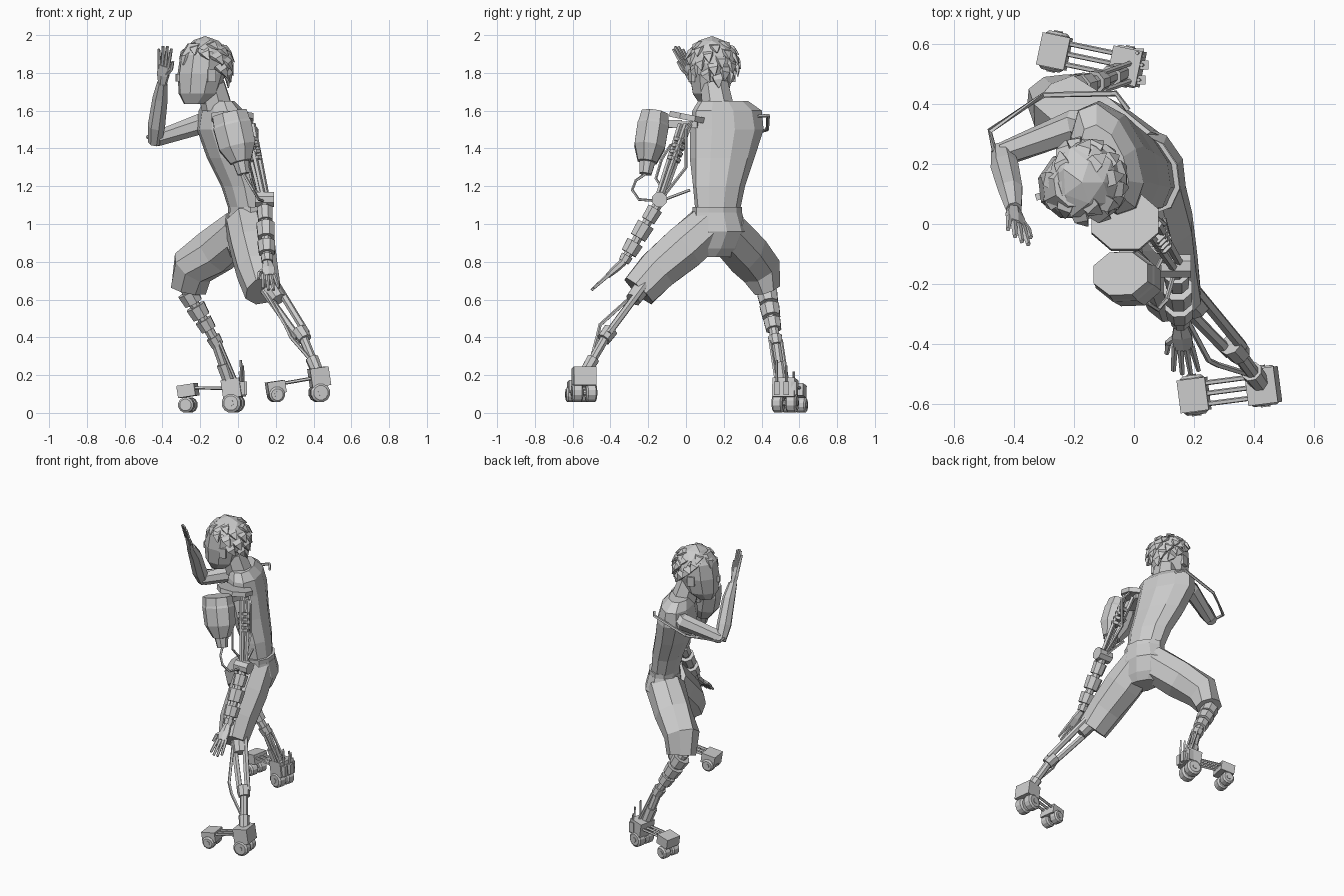
import bpy, bmesh, math, random
from mathutils import Vector as V, Matrix

if "Cube" in bpy.data.objects:
    bpy.data.objects.remove(bpy.data.objects["Cube"])
random.seed(4)

grey = bpy.data.materials.new("light grey")
grey.use_nodes = True
grey.diffuse_color = (0.6, 0.6, 0.6, 1)
grey.node_tree.nodes["Principled BSDF"].inputs["Base Color"].default_value = (0.6, 0.6, 0.6, 1)


def finish(name, bm):
    bmesh.ops.recalc_face_normals(bm, faces=bm.faces)
    me = bpy.data.meshes.new(name)
    bm.to_mesh(me)
    bm.free()
    me.materials.append(grey)
    ob = bpy.data.objects.new(name, me)
    bpy.context.collection.objects.link(ob)
    return ob


def loft(name, pts, radii, sides=8, ref=(1, 0, 0), flat=False, jitter=0):
    """Skin rings along a path; a radius may be (along ref, across ref)."""
    bm = bmesh.new()
    pts = [V(p) for p in pts]
    if not isinstance(radii, list):
        radii = [radii] * len(pts)
    rings = []
    for i, p in enumerate(pts):
        a, b = pts[max(i - 1, 0)], pts[min(i + 1, len(pts) - 1)]
        t = V((0, 0, 1)) if flat else (b - a).normalized()
        u = V(ref) - t * t.dot(V(ref))
        u.normalize()
        w = t.cross(u)
        r = radii[i]
        ra, rb = r if isinstance(r, tuple) else (r, r)
        ring = []
        for k in range(sides):
            ang = 2 * math.pi * (k + 0.5) / sides
            s = 1 + random.uniform(-jitter, jitter)
            ring.append(bm.verts.new(p + (u * ra * math.cos(ang) + w * rb * math.sin(ang)) * s))
        rings.append(ring)
    for r0, r1 in zip(rings, rings[1:]):
        for k in range(sides):
            n = (k + 1) % sides
            bm.faces.new((r0[k], r0[n], r1[n], r1[k]))
    bm.faces.new(rings[0])
    bm.faces.new(rings[-1])
    return finish(name, bm)


def rod(name, pts, r=0.008, sides=5):
    return loft(name, pts, r, sides, ref=(0.6, 0.7, 0.39))


def box(name, loc, size, yaw=0, pitch=0):
    bm = bmesh.new()
    m = (Matrix.Translation(loc) @ Matrix.Rotation(yaw, 4, 'Z')
         @ Matrix.Rotation(pitch, 4, 'Y') @ Matrix.Diagonal((*size, 1)))
    bmesh.ops.create_cube(bm, size=1, matrix=m)
    return finish(name, bm)


def segments(name, a, b, spans, sides=8):
    """Stacked cylinders along a line; spans are (start, end, radius)."""
    a, b = V(a), V(b)
    for i, (s, e, r) in enumerate(spans):
        loft(f"{name}_{i}", [a.lerp(b, s), a.lerp(b, e)], [r, r * 0.9], sides)


def hand(name, wrist, tip, spread, thumb):
    """Flat palm with four splayed fingers and a thumb along the spread axis."""
    wrist, tip, x = V(wrist), V(tip), V(spread).normalized()
    knuckle = wrist.lerp(tip, 0.5)
    loft(name + "_palm", [wrist, wrist.lerp(tip, 0.25), knuckle],
         [(0.024, 0.02), (0.038, 0.02), (0.038, 0.014)], 6, tuple(x))
    for k in range(4):
        o = (k - 1.5) / 1.5
        end = wrist.lerp(tip, 0.93 if k in (0, 3) else 1)
        rod(f"{name}_finger_{k}", [knuckle + x * 0.028 * o - (tip - wrist) * 0.06, end + x * 0.042 * o], [0.012, 0.008])
    rod(name + "_thumb", [wrist.lerp(tip, 0.15), wrist.lerp(tip, 0.4) + x * 0.05 * thumb,
                          wrist.lerp(tip, 0.6) + x * 0.058 * thumb], [0.015, 0.012, 0.008])


# Torso and neck
side = (-0.35, 0.94, 0)
loft("torso", [(0.05, 0.165, 1.04), (0.015, 0.175, 1.2), (-0.04, 0.195, 1.35), (-0.085, 0.215, 1.5),
               (-0.09, 0.215, 1.6), (-0.10, 0.20, 1.65)],
     [(0.12, 0.085), (0.145, 0.10), (0.178, 0.115), (0.2, 0.125), (0.195, 0.105), (0.14, 0.07)],
     10, side, True, 0.03)
loft("neck", [(-0.11, 0.17, 1.62), (-0.14, 0.15, 1.74)], [0.085, 0.075], 7)

# Trousers
loft("waistband", [(0.05, 0.165, 1.09), (0.05, 0.165, 1.05)], (0.135, 0.098), 10, side, True)
loft("hips", [(0.05, 0.165, 1.06), (0.05, 0.175, 0.96), (0.04, 0.15, 0.87), (0.04, 0.13, 0.825)],
     [(0.135, 0.1), (0.155, 0.12), (0.145, 0.1), (0.12, 0.07)], 10, side, True)
loft("left_trouser_leg", [(0.05, 0.13, 1.0), (0.075, -0.01, 0.875), (0.105, -0.15, 0.755), (0.135, -0.25, 0.645)],
     [0.12, 0.125, 0.115, 0.10], 8, jitter=0.05)
loft("right_trouser_leg", [(0.02, 0.2, 0.97), (-0.12, 0.31, 0.855), (-0.24, 0.39, 0.77), (-0.265, 0.43, 0.655)],
     [0.125, 0.125, 0.115, (0.10, 0.075)], 8, jitter=0.05)

# Head: tapered skull, nose, ears, shaggy hair
face = V((-0.95, -0.31, 0))
across = V((-0.31, 0.95, 0))
yaw = math.atan2(face.y, face.x)
head = V((-0.185, 0.135, 1.825))
loft("face", [head + face * f + V((0, 0, z)) for f, z in
              ((0.05, -0.19), (0.025, -0.135), (0.01, -0.03), (0, 0.07), (0, 0.13))],
     [(0.05, 0.055), (0.095, 0.11), (0.118, 0.13), (0.115, 0.125), (0.08, 0.085)], 9, tuple(across), True)
box("nose", head + face * 0.135 + V((0, 0, -0.05)), (0.03, 0.022, 0.04), yaw)
for s, n in ((1, "right"), (-1, "left")):
    box(n + "_ear", head + across * 0.113 * s - face * 0.01 + V((0, 0, -0.04)), (0.045, 0.02, 0.065), yaw)
crown = head - face * 0.012 + V((0, 0, 0.028))
bm = bmesh.new()
bmesh.ops.create_icosphere(bm, subdivisions=2, radius=0.135)
bmesh.ops.delete(bm, geom=[v for v in bm.verts if v.co.z < -0.02 + 0.75 * max(v.co.dot(face), -0.13)],
                 context='VERTS')
for v in bm.verts:
    v.co = v.co * random.uniform(0.96, 1.08) + crown
finish("hair_cap", bm)
for i in range(40):
    ang = i * 2.4
    up = 0.92 - 1.4 * i / 39
    d = face * math.cos(ang) + across * math.sin(ang)
    if d.dot(face) > (0.4 if up > 0.1 else -0.15) and up < 0.4:
        continue
    n = d * math.sqrt(1 - up * up) + V((0, 0, up))
    root = crown + n * 0.114
    flow = d * 0.35 - face * 0.45 - V((0, 0, 0.75))
    flow = (flow - n * flow.dot(n) * 0.8).normalized()
    loft(f"hair_tuft_{i}", [root, root + n * 0.02 + flow * 0.03, root + n * 0.018 + flow * 0.075],
         [(0.04, 0.016), (0.034, 0.014), 0.004], 4, tuple(n.cross(flow)))

# Raised right arm with outer support rod
loft("right_upper_arm", [(-0.1, 0.325, 1.57), (-0.2, 0.325, 1.53), (-0.43, 0.235, 1.45)], [0.065, 0.056, 0.042], 7)
loft("right_forearm", [(-0.44, 0.245, 1.43), (-0.43, 0.19, 1.52), (-0.41, 0.11, 1.67), (-0.40, 0.05, 1.75)],
     [0.036, 0.048, 0.042, 0.028], 7)
hand("right_hand", (-0.40, 0.05, 1.74), (-0.385, -0.05, 1.94), (0.8, -0.6, 0), 1)
rod("arm_support_rod", [(-0.02, 0.38, 1.57), (-0.06, 0.435, 1.575), (-0.3, 0.43, 1.5), (-0.48, 0.31, 1.46),
                        (-0.46, 0.22, 1.45)], 0.01)

# Mechanical left arm: shoulder plate, struts, forearm rings
shoulder, elbow, wrist = V((0.05, 0.0, 1.53)), V((0.14, -0.14, 1.12)), V((0.155, -0.33, 0.80))
loft("shoulder_plate", [(-0.03, 0.005, 1.55), (-0.03, 0.011, 1.58)], (0.12, 0.105), 8)
box("shoulder_arm", (-0.02, -0.01, 1.525), (0.06, 0.16, 0.035), -0.3)
for i, o in enumerate(((0.03, 0, 0), (-0.025, 0.02, 0), (0, -0.03, 0))):
    rod(f"upper_arm_strut_{i}", [shoulder + V(o), elbow + V(o) * 0.6], 0.014)
segments("upper_arm_spring", shoulder, elbow, [(0.2 + 0.08 * k, 0.24 + 0.08 * k, 0.04) for k in range(4)])
loft("left_elbow", [elbow + V((-0.05, 0, 0.01)), elbow + V((0.05, 0, 0.01))], 0.042, 8, ref=(0, 0, 1))
segments("left_forearm", elbow, wrist, [(0, 1, 0.028), (0.12, 0.32, 0.045), (0.38, 0.6, 0.052),
                                        (0.68, 0.86, 0.05), (0.9, 1.0, 0.035)])
hand("left_hand", wrist, (0.175, -0.50, 0.65), (1, 0, 0), -1)
rod("elbow_brace", [elbow, (0.1, 0.02, 1.18)], 0.008)

# Canister and hoses beside the arm
can_a, can_b = V((-0.045, -0.165, 1.585)), V((0.03, -0.215, 1.265))
loft("canister", [can_a.lerp(can_b, f) for f in (0, 0.16, 0.2, 0.55, 0.8, 0.81, 1)],
     [(0.1, 0.078), (0.105, 0.085), (0.11, 0.09), (0.105, 0.088), (0.06, 0.055), 0.045, 0.035], 8)
box("canister_bracket", (-0.025, -0.08, 1.53), (0.05, 0.12, 0.04))
rod("canister_hose", [can_b, (0.05, -0.265, 1.23), (0.08, -0.285, 1.18), (0.11, -0.25, 1.13), elbow], 0.008)
rod("arm_hose", [(0.0, -0.08, 1.42), (0.05, -0.13, 1.34), (0.07, -0.16, 1.24), (0.09, -0.12, 1.18), elbow], 0.008)
rod("back_hose", [(0.05, 0.04, 1.56), (0.1, 0.0, 1.5), (0.1, 0.0, 1.3), elbow], 0.009)

# Mechanical left shin
l_knee, l_mid, l_ankle = V((0.16, -0.22, 0.68)), V((0.34, -0.42, 0.41)), V((0.42, -0.53, 0.22))
for i, o in enumerate(((0.022, 0.01, 0.012), (-0.022, -0.01, -0.012))):
    rod(f"left_shin_strut_{i}", [l_knee + V(o) * 1.5, l_mid + V(o)], 0.02, 6)
segments("left_shin_joint", l_knee, l_mid, [(0.02, 0.3, 0.048), (0.9, 1.08, 0.042)])
segments("left_ankle", l_mid, l_ankle, [(0, 1, 0.026), (0.65, 1, 0.036)])
rod("left_shin_brace", [(0.14, -0.25, 0.65), (0.25, -0.455, 0.465), (0.28, -0.47, 0.40), l_mid.lerp(l_ankle, 0.8)], 0.01)

# Mechanical right shin
r_knee, r_mid, r_ankle = V((-0.28, 0.425, 0.66)), V((-0.12, 0.475, 0.38)), V((-0.045, 0.505, 0.16))
segments("right_shin", r_knee, r_mid, [(0, 1, 0.03), (0.08, 0.28, 0.058), (0.34, 0.54, 0.056),
                                       (0.6, 0.78, 0.048), (0.92, 1.08, 0.04)])
segments("right_ankle", r_mid, r_ankle, [(0, 1, 0.028), (0.55, 1, 0.038)])
for i, o in enumerate((-0.03, 0.03)):
    rod(f"right_shin_rod_{i}", [r_mid + V((0.02, o, 0)), r_ankle + V((0.03, o, 0.02))], 0.009)


def skate(name, heel, toe, lift):
    """Wheeled foot: heel block, toe block, joining bars, paired wheels."""
    heel, toe = V(heel), V(toe)
    d = (toe - heel).normalized()
    n = V((-d.y, d.x, 0)).normalized()
    turn = math.atan2(d.y, d.x)
    box(name + "_heel_block", heel, (0.10, 0.12, 0.10), turn, 0.15)
    box(name + "_toe_block", toe, (0.095, 0.11, 0.065), turn, 0.15)
    for i, o in enumerate((-0.035, 0, 0.035)):
        rod(f"{name}_bar_{i}", [heel + n * o, toe + n * o + V((0, 0, 0.015))], 0.009)
    for part, c, r in (("heel", heel, 0.052), ("toe", toe, 0.042)):
        hub = V((c.x, c.y, lift + r))
        for i, o in enumerate((-0.037, 0.037)):
            ends = [hub + n * (o + e) for e in (-0.029, -0.02, 0.02, 0.029)]
            loft(f"{name}_{part}_wheel_{i}", ends, [r * 0.75, r, r, r * 0.75], 12, ref=(0, 0, 1))
        rod(f"{name}_{part}_axle", [hub - n * 0.07, hub + n * 0.07], 0.016, 8)


skate("left_skate", (0.43, -0.54, 0.19), (0.2, -0.57, 0.135), 0.055)
skate("right_skate", (-0.025, 0.525, 0.13), (-0.265, 0.575, 0.118), 0)
for i, (x, y) in enumerate(((0.02, 0.48), (0.03, 0.53), (0.015, 0.57))):
    box(f"heel_fin_mount_{i}", (x, y, 0.13), (0.035, 0.03, 0.07))
    rod(f"heel_fin_{i}", [(x, y, 0.13), (x - 0.005, y, 0.28 - 0.03 * i)], 0.007, 4)
